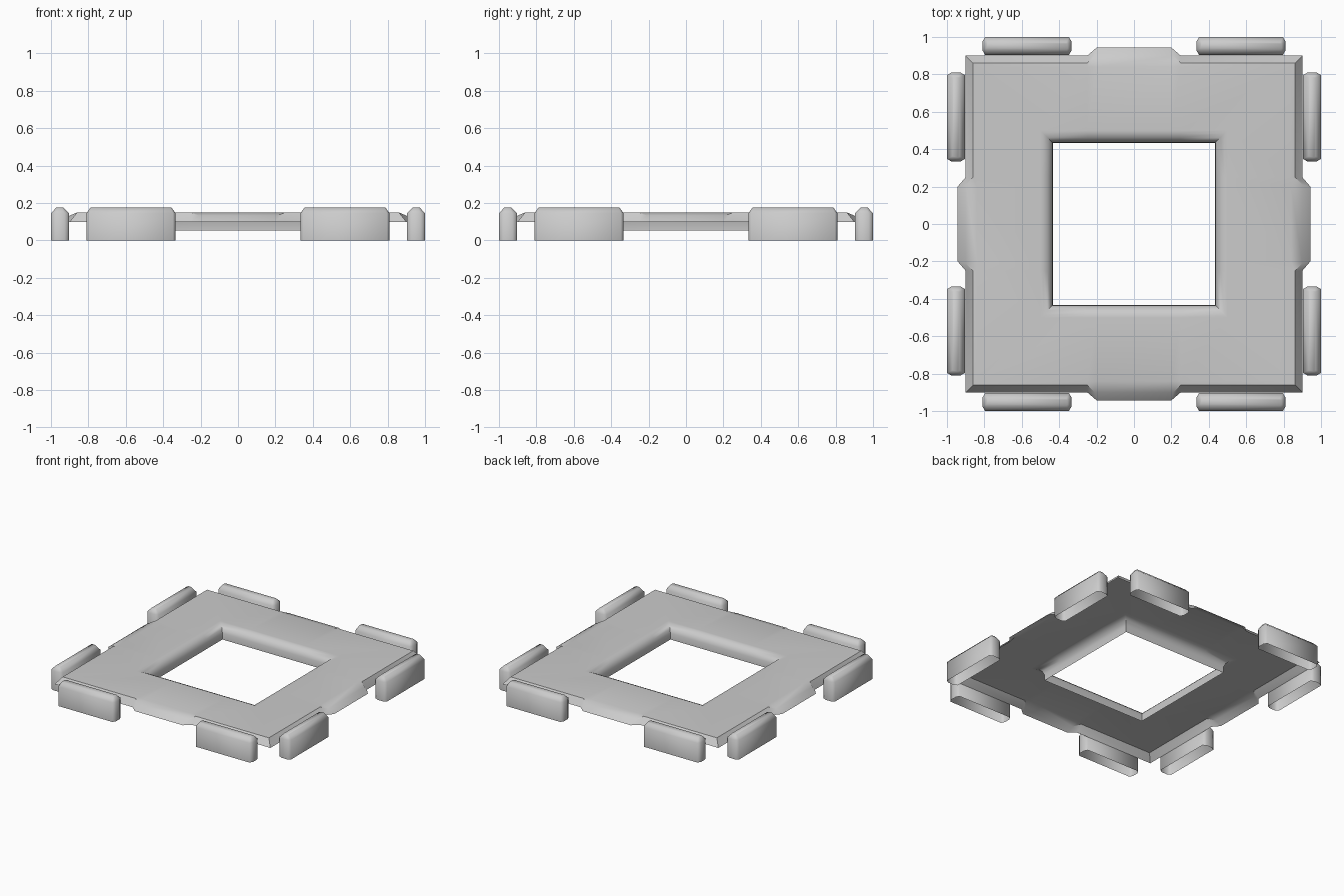
import bpy, bmesh, math
from mathutils import Matrix

if "Cube" in bpy.data.objects:
    bpy.data.objects.remove(bpy.data.objects["Cube"])


def loft(name, rings, cap_end, angle):
    """Skin a list of equal-length rings into an open shell; optionally cap the last ring."""
    bm = bmesh.new()
    vs = [[bm.verts.new(p) for p in ring] for ring in rings]
    n = len(rings[0])
    for a, b in zip(vs, vs[1:]):
        for i in range(n):
            j = (i + 1) % n
            bm.faces.new((a[i], a[j], b[j], b[i]))
    if cap_end:
        bm.faces.new(vs[-1])
    me = bpy.data.meshes.new(name)
    bm.to_mesh(me)
    bm.free()
    ob = bpy.data.objects.new(name, me)
    bpy.context.collection.objects.link(ob)
    bpy.ops.object.select_all(action='DESELECT')
    ob.select_set(True)
    bpy.context.view_layer.objects.active = ob
    bpy.ops.object.shade_smooth_by_angle(angle=math.radians(angle))
    return ob


def plate_ring(r, z, tab_r=None, tab_z=None, wide=0.25, narrow=0.2):
    """Square ring with five points per side; the middle two may push out as a tab."""
    tr, tz = tab_r or r, tab_z or z
    side = [(-r, -r, z), (-wide, -r, z), (-narrow, -tr, tz), (narrow, -tr, tz), (wide, -r, z)]
    pts = []
    for k in range(4):
        c, s = round(math.cos(k * math.pi / 2)), round(math.sin(k * math.pi / 2))
        pts += [(c * x - s * y, s * x + c * y, h) for x, y, h in side]
    return pts


# Thin frame plate: bevelled rim with side tabs, and a rounded lip dropping into the hole
loft("frame_plate", [
    plate_ring(0.90, 0.10, 0.943),
    plate_ring(0.86, 0.15, 0.90, 0.133, 0.25, 0.21),
    plate_ring(0.84, 0.15),
    plate_ring(0.50, 0.15),
    plate_ring(0.485, 0.149),
    plate_ring(0.462, 0.139),
    plate_ring(0.445, 0.122),
    plate_ring(0.435, 0.098),
    plate_ring(0.433, 0.052),
], False, 35)


def block_ring(hx, hy, cx, cy, z, x0, y0):
    """Rectangle with clipped corners, counter-clockwise."""
    pts = [(hx, -hy + cy), (hx, hy - cy), (hx - cx, hy), (-hx + cx, hy),
           (-hx, hy - cy), (-hx, -hy + cy), (-hx + cx, -hy), (hx - cx, -hy)]
    return [(x0 + x, y0 + y, z) for x, y in pts]


# Eight upright edge blocks, two per side, hollow and open underneath
for k, side in enumerate(("front", "right", "back", "left")):
    for sx, tag in ((-1, "a"), (1, "b")):
        x0, y0 = sx * 0.572, -0.952
        ob = loft(f"edge_block_{side}_{tag}", [
            block_ring(0.238, 0.048, 0.014, 0.024, 0.0, x0, y0),
            block_ring(0.238, 0.048, 0.014, 0.024, 0.146, x0, y0),
            block_ring(0.216, 0.019, 0.006, 0.008, 0.176, x0, y0),
        ], True, 60)
        ob.data.transform(Matrix.Rotation(k * math.pi / 2, 4, 'Z'))
